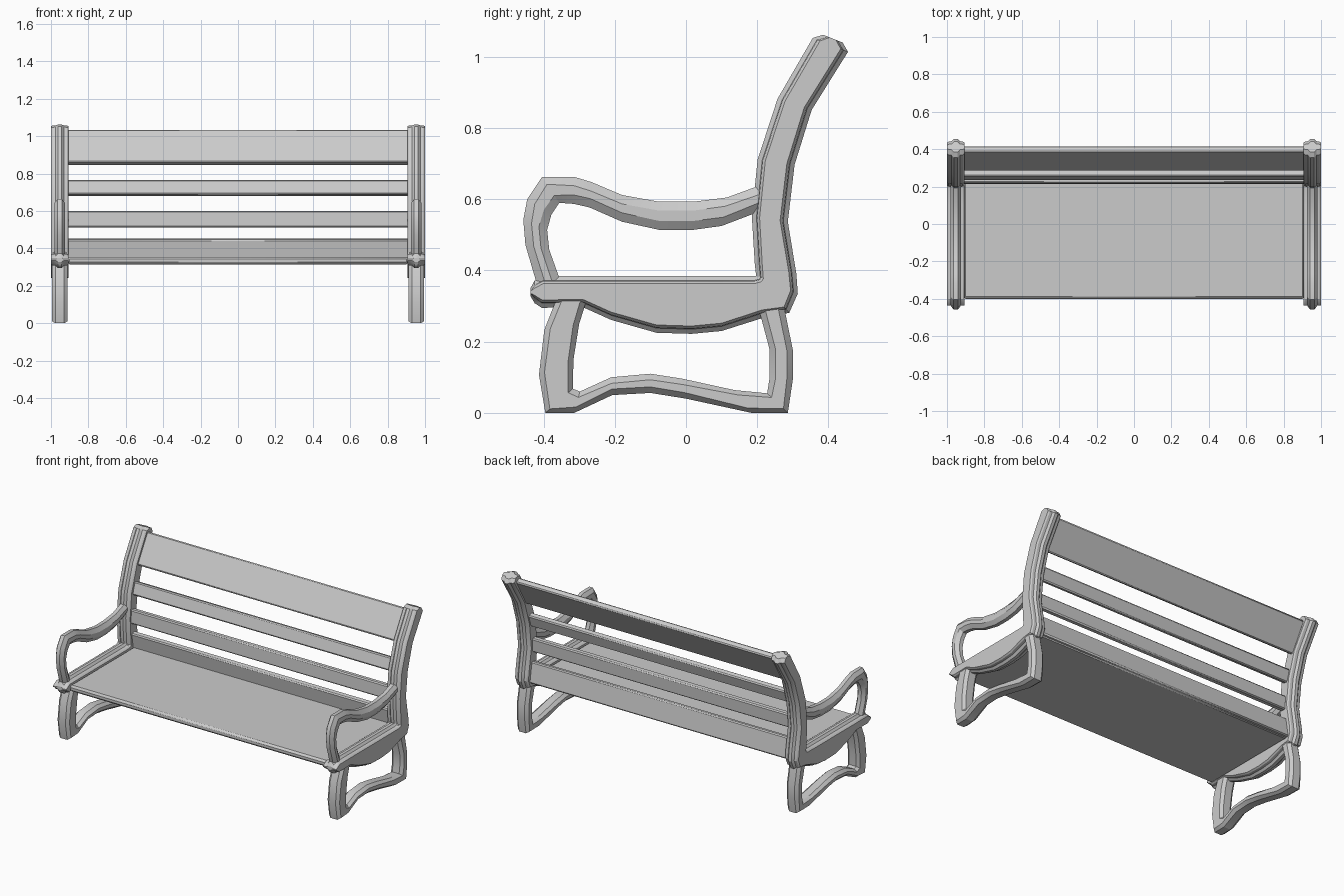
import bpy, bmesh, math
from mathutils import Vector

XC = 0.953  # centre plane of each end frame


def finish(name, bm, mirror=False, bevel=0):
    bmesh.ops.remove_doubles(bm, verts=bm.verts, dist=0.0005)
    bmesh.ops.recalc_face_normals(bm, faces=bm.faces)
    me = bpy.data.meshes.new(name)
    bm.to_mesh(me)
    bm.free()
    ob = bpy.data.objects.new(name, me)
    bpy.context.collection.objects.link(ob)
    bpy.ops.object.select_all(action='DESELECT')
    ob.select_set(True)
    bpy.context.view_layer.objects.active = ob
    bpy.ops.object.shade_smooth_by_angle(angle=math.radians(25))
    if mirror:
        m = ob.modifiers.new("Mirror", 'MIRROR')
        m.use_axis = (True, False, False)
    if bevel:
        b = ob.modifiers.new("Bevel", 'BEVEL')
        b.width = bevel
        b.segments = 1
    return ob


def sweep(name, pairs, half):
    """Loft through (ay, az, by, bz) edge pairs; half = (x, inset) from -x to +x."""
    bm = bmesh.new()
    rings = []
    for ay, az, by, bz in pairs:
        a, b = Vector((0, ay, az)), Vector((0, by, bz))
        d = b - a
        n = d.normalized()
        ring = []
        for side in (0, 1):
            for x, inset in (half if side == 0 else half[::-1]):
                i = min(inset, d.length * 0.35)
                p = a + n * i if side == 0 else b - n * i
                ring.append(bm.verts.new((XC + x, p.y, p.z)))
        rings.append(ring)
    k = len(rings[0])
    for r, s in zip(rings, rings[1:]):
        for i in range(k):
            j = (i + 1) % k
            bm.faces.new((r[i], r[j], s[j], s[i]))
    bm.faces.new(rings[0])
    bm.faces.new(rings[-1][::-1])
    return finish(name, bm, mirror=True)


# End frames: back post flowing into the seat side, with a raised central ridge
ridge = [(-0.047, 0.022), (-0.038, 0.015), (-0.022, 0.013), (-0.01, 0),
         (0.01, 0), (0.022, 0.013), (0.038, 0.015), (0.047, 0.022)]
sweep("end_frame", [
    (0.385, 1.062, 0.44, 1.04),
    (0.356, 1.053, 0.455, 1.014),
    (0.257, 0.882, 0.353, 0.851),
    (0.201, 0.711, 0.305, 0.697),
    (0.185, 0.551, 0.286, 0.537),
    (0.193, 0.42, 0.31, 0.39),
    (0.197, 0.385, 0.314, 0.335),
    (0.197, 0.385, 0.29, 0.281),
    (0.19, 0.385, 0.22, 0.268),
    (0.1, 0.385, 0.1, 0.23),
    (0.016, 0.385, 0.016, 0.222),
    (-0.083, 0.385, -0.083, 0.225),
    (-0.21, 0.385, -0.21, 0.261),
    (-0.29, 0.385, -0.29, 0.297),
    (-0.4, 0.385, -0.405, 0.295),
    (-0.425, 0.372, -0.425, 0.308),
    (-0.437, 0.35, -0.437, 0.328)], ridge)

# Armrests
sweep("armrest", [
    (-0.415, 0.35, -0.345, 0.35),
    (-0.43, 0.40, -0.365, 0.405),
    (-0.451, 0.472, -0.384, 0.458),
    (-0.457, 0.542, -0.39, 0.514),
    (-0.446, 0.60, -0.378, 0.557),
    (-0.404, 0.663, -0.356, 0.59),
    (-0.314, 0.663, -0.315, 0.587),
    (-0.265, 0.648, -0.271, 0.577),
    (-0.18, 0.612, -0.18, 0.537),
    (-0.075, 0.593, -0.075, 0.514),
    (0.02, 0.593, 0.02, 0.514),
    (0.115, 0.605, 0.1, 0.525),
    (0.205, 0.638, 0.205, 0.565)],
    [(-0.029, 0.025), (-0.012, 0), (0.012, 0), (0.029, 0.025)])

# Legs: front leg, wavy stretcher and rear leg in one loop
sweep("leg_loop", [
    (-0.36, 0.33, -0.275, 0.33),
    (-0.398, 0.233, -0.3, 0.25),
    (-0.413, 0.107, -0.316, 0.15),
    (-0.395, 0.0, -0.318, 0.068),
    (-0.314, 0.0, -0.298, 0.06),
    (-0.207, 0.05, -0.21, 0.1),
    (-0.1, 0.056, -0.1, 0.11),
    (0.0, 0.04, -0.01, 0.096),
    (0.184, 0.0, 0.136, 0.064),
    (0.286, 0.0, 0.228, 0.055),
    (0.3, 0.093, 0.235, 0.1),
    (0.3, 0.177, 0.235, 0.177),
    (0.275, 0.3, 0.205, 0.29)],
    [(-0.042, 0.017), (-0.024, 0), (0.024, 0), (0.042, 0.017)])


def plank(name, pts, bevel):
    """Extrude a (y, z) profile across the bench."""
    bm = bmesh.new()
    f = bm.faces.new([bm.verts.new((-0.912, y, z)) for y, z in pts])
    g = bmesh.ops.extrude_face_region(bm, geom=[f])
    for v in g["geom"]:
        if isinstance(v, bmesh.types.BMVert):
            v.co.x = 0.912
    return finish(name, bm, bevel=bevel)


# Seat panel
plank("seat", [(-0.4, 0.315), (0.27, 0.315), (0.27, 0.355), (-0.4, 0.355)], 0.012)

# Back slats: (bottom y, z, top y, z) along the curve of the posts
slats = [("lower_back_rail", 0.262, 0.32, 0.24, 0.45),
         ("lower_slat", 0.233, 0.512, 0.238, 0.60),
         ("middle_slat", 0.25, 0.685, 0.274, 0.762),
         ("top_slat", 0.299, 0.853, 0.401, 1.028)]
for name, y0, z0, y1, z1 in slats:
    d = Vector((y1 - y0, z1 - z0)).normalized()
    ny, nz = d.y * 0.019, -d.x * 0.019
    plank(name, [(y0 - ny, z0 - nz), (y0 + ny, z0 + nz),
                 (y1 + ny, z1 + nz), (y1 - ny, z1 - nz)], 0.007)
